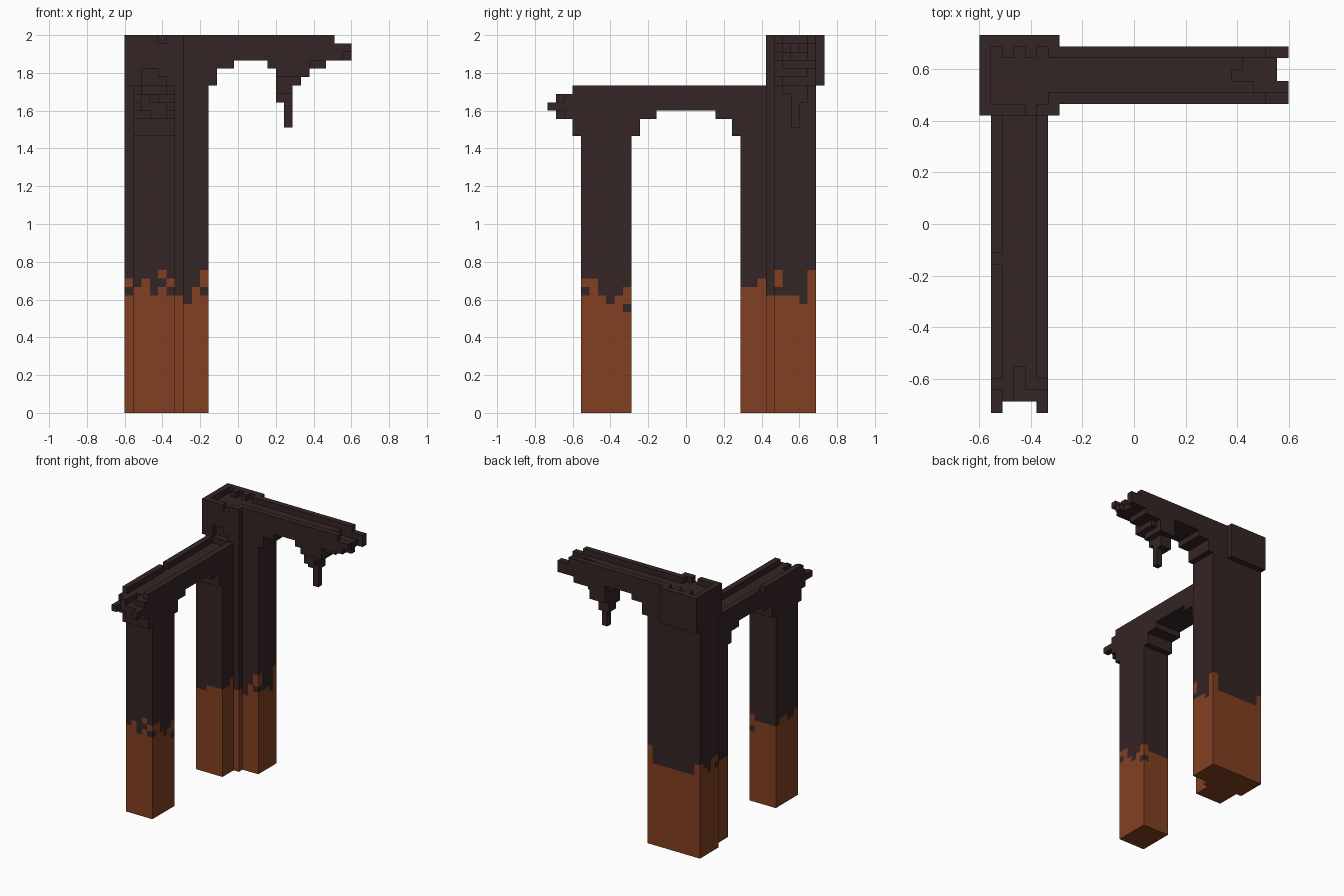
import bpy, bmesh, random
from mathutils import Vector

random.seed(4)
UNIT = 2 / 45                       # edge of one block
ORIGIN = Vector((13.5, 16.5, 0))    # plan centre in blocks

cube = bpy.data.objects.get("Cube")
if cube:
    bpy.data.objects.remove(cube)


def make_material(name, colour):
    mat = bpy.data.materials.new(name)
    mat.use_nodes = True
    mat.diffuse_color = colour
    mat.node_tree.nodes["Principled BSDF"].inputs["Base Color"].default_value = colour
    return mat


MATERIALS = [make_material("dark stone", (0.036, 0.018, 0.018, 1)),
             make_material("rust stain", (0.223, 0.051, 0.016, 1))]


def cells(boxes):
    """All blocks inside boxes given as x, X, y, Y, z, Z."""
    return {(i, j, k) for x, X, y, Y, z, Z in boxes
            for i in range(x, X) for j in range(y, Y) for k in range(z, Z)}


def block_part(name, add, cut=(), stain=None):
    """Skin a set of blocks, merging flat areas of one colour."""
    solid = cells(add) - cells(cut)
    bm = bmesh.new()
    corners = {}

    def vert(p):
        key = tuple(p)
        if key not in corners:
            corners[key] = bm.verts.new((Vector(p) - ORIGIN) * UNIT)
        return corners[key]

    for cell in sorted(solid):
        for axis in range(3):
            u, w = (axis + 1) % 3, (axis + 2) % 3
            for side in (0, 1):
                near = list(cell)
                near[axis] += 2 * side - 1
                if tuple(near) in solid:
                    continue
                ring = []
                for du, dw in ((0, 0), (1, 0), (1, 1), (0, 1)):
                    p = list(cell)
                    p[axis] += side
                    p[u] += du
                    p[w] += dw
                    ring.append(vert(p))
                face = bm.faces.new(ring if side else ring[::-1])
                face.material_index = int(bool(stain and stain(*cell)))
    bmesh.ops.dissolve_limit(bm, angle_limit=0.01, verts=bm.verts[:], edges=bm.edges[:],
                             delimit={'MATERIAL', 'NORMAL'})
    mesh = bpy.data.meshes.new(name)
    bm.to_mesh(mesh)
    bm.free()
    for mat in MATERIALS:
        mesh.materials.append(mat)
    obj = bpy.data.objects.new(name, mesh)
    bpy.context.collection.objects.link(obj)
    return obj


def ragged_stain(tops, flips):
    """Stain rises to a ragged line; flips swap single blocks."""
    heights = {}

    def rule(i, j, k):
        if (i, j) not in heights:
            heights[i, j] = tops.get((i, j), random.choice((14, 14, 14, 15, 16)))
        return (k < heights[i, j]) != ((i, j, k) in flips)
    return rule


# Free-standing front pillar
front_tops = dict(zip([(i, 4) for i in range(1, 6)], (15, 16, 14, 15, 16)))
front_tops.update(zip([(5, j) for j in range(5, 10)], (16, 14, 13, 14, 15)))
block_part("front_pillar", [(1, 6, 4, 10, 0, 33)],
           stain=ragged_stain(front_tops, {(5, 4, 14), (4, 4, 16), (5, 9, 12)}))

# Corner pillar with an arm under each beam
corner_tops = dict(zip([(i, 27) for i in range(6, 10)], (14, 14, 15, 17)))
corner_tops.update(zip([(9, j) for j in range(28, 32)], (14, 14, 14, 17)))
corner_tops.update(zip([(5, j) for j in range(23, 26)], (15, 15, 16)))
corner_tops.update({(0, 27): 16, (6, 26): 14})
block_part("corner_pillar",
           [(0, 10, 27, 32, 0, 39), (7, 10, 27, 32, 39, 42),
            (1, 7, 26, 27, 0, 39), (1, 6, 23, 26, 0, 36)],
           stain=ragged_stain(corner_tops, {(0, 27, 14), (7, 27, 13), (9, 27, 14), (9, 30, 13)}))

# Overhanging cap with a sunken top, a rim notch and a niche over the low beam
block_part("corner_cap", [(0, 7, 26, 33, 39, 45)],
           cut=[(1, 6, 27, 31, 44, 45), (6, 7, 28, 31, 44, 45),
                (1, 2, 31, 32, 44, 45), (3, 4, 31, 32, 44, 45), (5, 6, 31, 32, 44, 45),
                (4, 5, 26, 27, 44, 45), (2, 5, 26, 27, 39, 40), (2, 4, 26, 27, 40, 41)])

# Low beam: channel between two kerbs, stepped brackets at each end
block_part("low_beam",
           [(1, 6, 3, 26, 36, 39), (1, 6, 3, 11, 33, 36), (1, 6, 11, 13, 35, 36),
            (1, 6, 20, 23, 35, 36), (1, 6, 22, 23, 33, 35)],
           cut=[(2, 5, 3, 26, 38, 39), (1, 2, 13, 14, 38, 39), (3, 4, 3, 4, 37, 38)])

# Crumbled end of the low beam
block_part("low_beam_broken_end",
           [(1, 6, 2, 3, 35, 38), (2, 5, 1, 2, 36, 37), (2, 3, 1, 2, 37, 38),
            (3, 5, 1, 2, 35, 36), (1, 2, 0, 2, 36, 37), (5, 6, 0, 2, 36, 37)],
           cut=[(3, 4, 2, 3, 37, 38)])

# High beam: channel between two kerbs, stepped bracket and crumbled end
block_part("high_beam",
           [(7, 25, 27, 32, 42, 45), (10, 11, 27, 32, 39, 42), (11, 13, 27, 32, 41, 42),
            (25, 26, 27, 32, 42, 44), (26, 27, 27, 29, 42, 44), (26, 27, 31, 32, 42, 44)],
           cut=[(7, 25, 28, 31, 44, 45), (23, 26, 30, 31, 43, 44), (22, 26, 29, 30, 43, 44),
                (24, 27, 28, 29, 43, 44), (26, 27, 27, 28, 42, 43)])

# Rubble hanging under the broken end of the high beam
block_part("hanging_rubble",
           [(17, 24, 27, 32, 41, 42), (18, 22, 27, 32, 40, 41), (18, 21, 28, 32, 39, 40),
            (18, 20, 28, 31, 38, 39), (18, 20, 29, 31, 37, 38), (19, 20, 29, 30, 34, 37)],
           cut=[(22, 24, 27, 28, 41, 42), (17, 18, 31, 32, 41, 42), (21, 22, 31, 32, 40, 41)])
